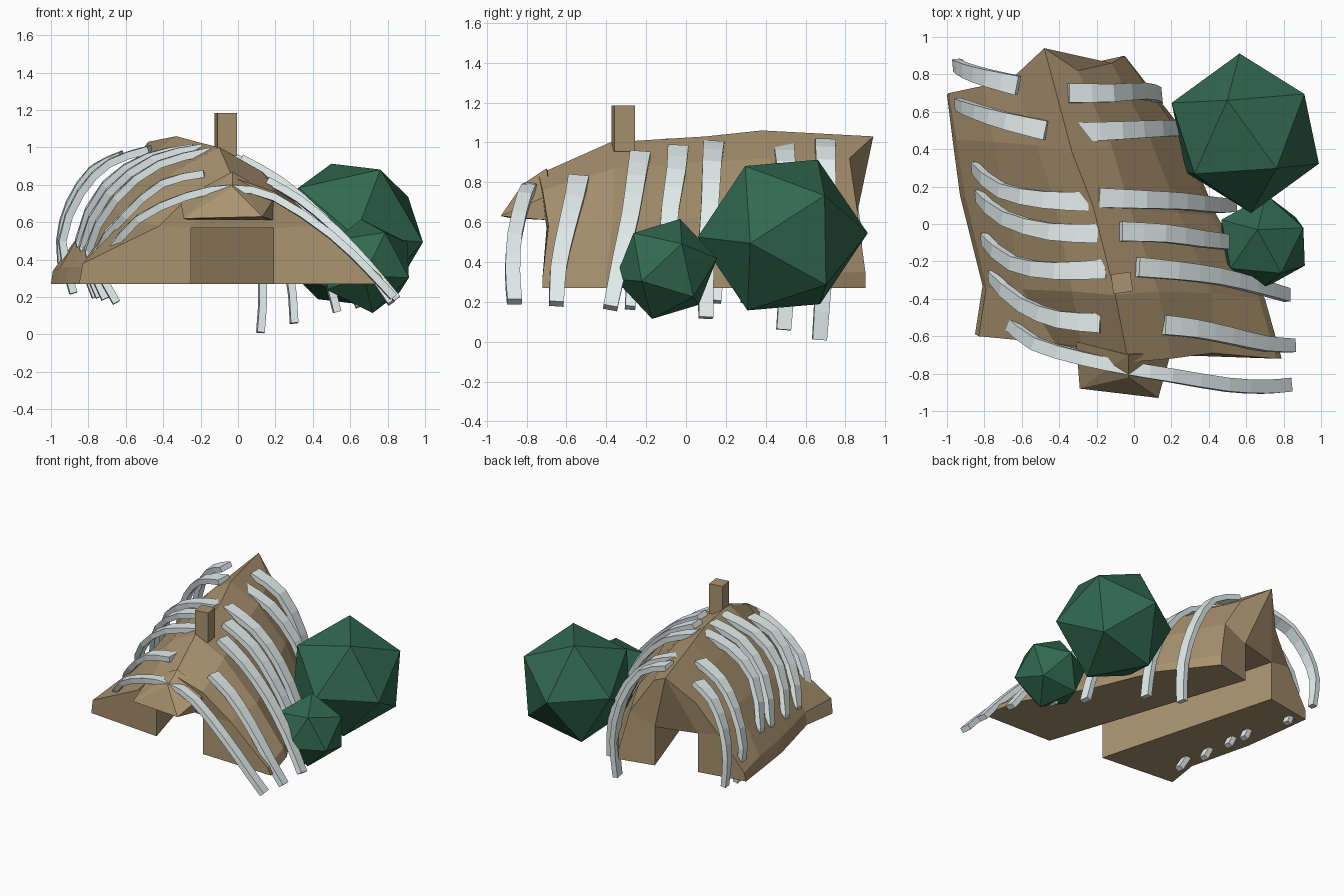
import bpy, bmesh
from mathutils import Vector, Matrix

if "Cube" in bpy.data.objects:
    bpy.data.objects.remove(bpy.data.objects["Cube"])


def material(name, rgb):
    m = bpy.data.materials.new(name)
    m.diffuse_color = (*rgb, 1)
    m.use_nodes = True
    m.node_tree.nodes["Principled BSDF"].inputs["Base Color"].default_value = m.diffuse_color
    return m


HIDE = material("tan_hide", (0.40, 0.29, 0.16))
BONE = material("pale_bone", (0.78, 0.87, 0.86))
LEAF = material("dark_leaf", (0.03, 0.14, 0.08))


def finish(name, bm, mat):
    bmesh.ops.recalc_face_normals(bm, faces=bm.faces)
    me = bpy.data.meshes.new(name)
    bm.to_mesh(me)
    bm.free()
    me.materials.append(mat)
    ob = bpy.data.objects.new(name, me)
    bpy.context.collection.objects.link(ob)
    return ob


def loft(name, rings, mat, caps):
    """Skin closed rings of equal length; caps lists the end polygons by ring index."""
    bm = bmesh.new()
    vs = [[bm.verts.new(p) for p in r] for r in rings]
    n = len(vs[0])
    for a, b in zip(vs, vs[1:]):
        for i in range(n):
            j = (i + 1) % n
            bm.faces.new((a[i], a[j], b[j], b[i]))
    for end in (vs[0], vs[-1]):
        for c in caps:
            bm.faces.new([end[i] for i in c])
    return finish(name, bm, mat)


# Tent: cross-sections from front to back, left eave over the ridge to right eave
sections = [
    [(-.85, -.59, .27), (-.83, -.6, .38), (-.42, -.64, .58), (-.28, -.66, .72), (-.03, -.74, .84),
     (.2, -.72, .76), (.42, -.69, .58), (.76, -.72, .32), (.79, -.72, .27)],
    [(-.81, -.33, .27), (-.79, -.34, .36), (-.6, -.35, .62), (-.33, -.36, .88), (-.1, -.38, 1.0),
     (.13, -.36, .87), (.42, -.37, .6), (.67, -.4, .33), (.7, -.4, .27)],
    [(-.93, .15, .27), (-.9, .14, .36), (-.68, .12, .68), (-.42, .1, .92), (-.22, .1, 1.03),
     (-.02, .08, .9), (.24, .06, .62), (.41, .05, .33), (.44, .05, .27)],
    [(-.97, .45, .27), (-.95, .45, .36), (-.75, .44, .7), (-.52, .42, .93), (-.33, .38, 1.06),
     (-.12, .42, .92), (.08, .47, .65), (.22, .52, .34), (.24, .53, .27)],
    [(-1, .69, .27), (-.99, .7, .34), (-.8, .74, .6), (-.64, .79, .82), (-.48, .94, 1.03),
     (-.3, .82, .92), (-.12, .86, .65), (-.05, .9, .35), (-.05, .9, .27)],
]
rings = []
for i, s in enumerate(sections):
    # Slanting tunnel under the ridge
    t = (0, .22, .51, .71, 1)[i]
    r = Vector((.19, -.7)).lerp(Vector((-.32, .84)), t)
    l = Vector((-.25, -.645)).lerp(Vector((-.63, .755)), t)
    rings.append(s + [(*r, .27), (*r, .57), (*l, .57), (*l, .27)])
# Each end is two wing walls and the arch above the doorway
loft("hide_tent", rings, HIDE, [(0, 1, 2, 11, 12), (2, 3, 4, 11), (4, 10, 11),
                                (4, 5, 6, 10), (6, 7, 8, 9, 10)])

# Hood over the front door
bm = bmesh.new()
for p in [(-.31, -.63, .72), (-.03, -.7, .87), (.2, -.68, .74), (-.29, -.88, .62),
          (.13, -.93, .63), (-.03, -.82, .79), (-.26, -.63, .61), (.19, -.69, .61)]:
    bm.verts.new(p)
bmesh.ops.convex_hull(bm, input=bm.verts)
finish("door_hood", bm, HIDE)

# Smoke pipe
bm = bmesh.new()
bmesh.ops.create_cube(bm, size=1, matrix=Matrix.Translation((-.065, -.315, 1.07))
                      @ Matrix.Rotation(.14, 4, 'Z') @ Matrix.Diagonal((.105, .105, .23, 1)))
finish("smoke_pipe", bm, HIDE)


def spline(pts, steps=2):
    """Catmull-Rom through the points."""
    P = [Vector(p) for p in pts]
    P = [2 * P[0] - P[1]] + P + [2 * P[-1] - P[-2]]
    out = []
    for a, b, c, d in zip(P, P[1:], P[2:], P[3:]):
        for k in range(steps):
            t = k / steps
            out.append(.5 * (2 * b + (c - a) * t + (2 * a - 5 * b + 4 * c - d) * t * t
                             + (3 * b - a - 3 * c + d) * t ** 3))
    return out + [P[-2]]


def rib(name, pts, w0=.052, w1=.035, thick=.02):
    path = spline(pts)
    n = len(path) - 1
    rings = []
    for i, p in enumerate(path):
        tan = (path[min(i + 1, n)] - path[max(i - 1, 0)]).normalized()
        side = Vector((-.1, 1, 0))
        side = (side - tan * side.dot(tan)).normalized()
        up = tan.cross(side) * thick
        side *= w0 + (w1 - w0) * i / n
        rings.append([p + side + up, p - side + up, p - side - up, p + side - up])
    loft(name, rings, BONE, [(0, 1, 2, 3)])


# Ribs on the left slope, back to front
left = [
    [(-.62, .74, .96), (-.78, .78, .88), (-.9, .82, .7), (-.95, .85, .5), (-.93, .85, .28)],
    [(-.47, .5, .99), (-.68, .55, .92), (-.84, .6, .76), (-.94, .64, .5), (-.88, .63, .22)],
    [(-.24, .12, 1.0), (-.48, .13, .95), (-.71, .18, .8), (-.85, .3, .5), (-.76, .3, .2)],
    [(-.19, -.05, 1.0), (-.45, -.04, .94), (-.69, .03, .76), (-.83, .15, .47), (-.74, .15, .2)],
    [(-.15, -.24, .98), (-.42, -.25, .91), (-.65, -.21, .73), (-.8, -.08, .45), (-.71, -.08, .19)],
    [(-.18, -.53, .86), (-.4, -.51, .81), (-.6, -.43, .64), (-.76, -.28, .42), (-.65, -.28, .17)],
]
# Ribs on the right slope, back to front
right = [
    [(-.35, .7, 1.0), (-.12, .7, .9), (.05, .71, .62), (.13, .69, .3), (.12, .67, .01)],
    [(-.31, .49, .98), (-.07, .5, .89), (.14, .51, .67), (.27, .51, .36), (.3, .49, .06)],
    [(-.19, .14, .99), (.06, .13, .89), (.27, .12, .69), (.44, .1, .42), (.53, .1, .12)],
    [(-.07, -.04, .97), (.16, -.05, .85), (.36, -.08, .66), (.52, -.1, .43), (.65, -.13, .15)],
    [(.02, -.23, .94), (.23, -.25, .82), (.45, -.28, .63), (.65, -.33, .41), (.82, -.38, .17)],
    [(.16, -.54, .82), (.33, -.56, .72), (.52, -.6, .56), (.7, -.64, .37), (.85, -.65, .19)],
]
for side, paths in (("left", left), ("right", right)):
    for k, pts in enumerate(paths):
        rib(f"{side}_rib_{k + 1}", pts, w1=.026 if side == "left" else .036)
# Long rib arching over the front
rib("front_rib", [(-.69, -.51, .44), (-.53, -.64, .62), (-.27, -.72, .74), (-.03, -.77, .78), (.2, -.81, .73),
                  (.5, -.86, .53), (.7, -.87, .34), (.83, -.86, .2)], .035, .037)


# Bushes: icosahedra turned so that two neighbouring corners point as given
def bush(name, centre, radius, v1, v2):
    z = Vector(v1).normalized()
    x = Vector(v2)
    x = (x - z * x.dot(z)).normalized()
    rot = Matrix((x, z.cross(x), z)).transposed().to_4x4()
    bm = bmesh.new()
    bmesh.ops.create_icosphere(bm, subdivisions=1, radius=radius,
                               matrix=Matrix.Translation(centre) @ rot)
    finish(name, bm, LEAF)


bush("large_bush", (.595, .485, .535), .428, (-.095, .175, .375), (.16, -.18, .335))
bush("small_bush", (.69, -.1, .365), .262, (-.03, .07, .25), (.1, -.17, .16))
